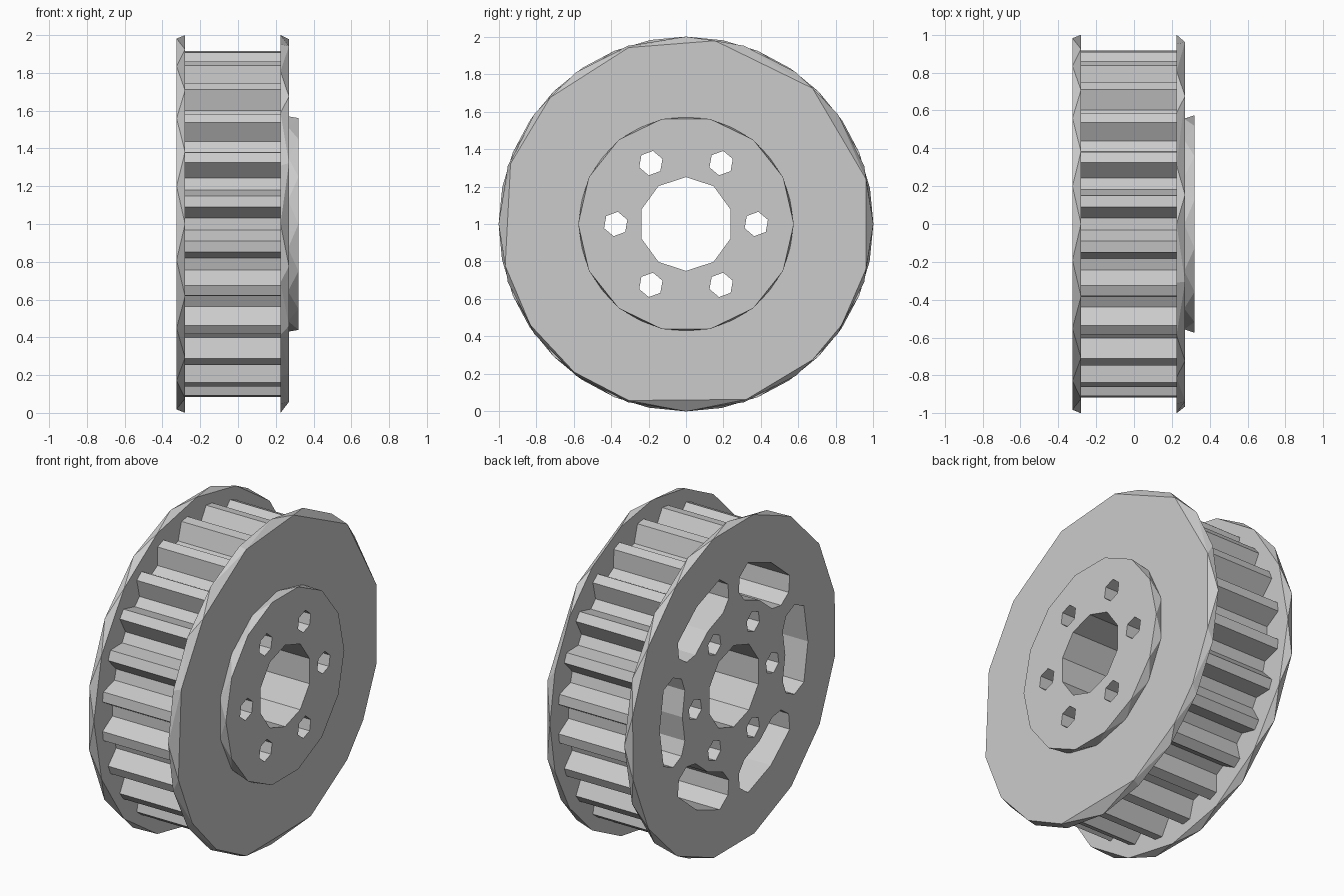
import bpy
import bmesh
from math import sin, cos, radians

cube = bpy.data.objects.get("Cube")
if cube:
    bpy.data.objects.remove(cube, do_unlink=True)

grey = bpy.data.materials.new("metal grey")
grey.use_nodes = True
GREY = (0.6, 0.6, 0.6, 1)
grey.diffuse_color = GREY
grey.node_tree.nodes["Principled BSDF"].inputs["Base Color"].default_value = GREY


def ring(radius, angles):
    """Points around the wheel axis, as (y, z) offsets."""
    return [(radius * cos(radians(a)), radius * sin(radians(a))) for a in angles]


def even(count, start=0):
    return [start + 360 * i / count for i in range(count)]


def prism(bm, outline, x0, x1):
    """Extrude a (y, z) outline along x."""
    a, b = ([bm.verts.new((x, y, z + 1)) for y, z in outline] for x in (x0, x1))
    bm.faces.new(a)
    bm.faces.new(b)
    n = len(a)
    for i in range(n):
        j = (i + 1) % n
        bm.faces.new((a[i], a[j], b[j], b[i]))


def finish(bm, name):
    bmesh.ops.recalc_face_normals(bm, faces=bm.faces)
    mesh = bpy.data.meshes.new(name)
    bm.to_mesh(mesh)
    bm.free()
    mesh.materials.append(grey)
    obj = bpy.data.objects.new(name, mesh)
    bpy.context.collection.objects.link(obj)
    return obj


def disc(name, x0, ring0, x1, ring1):
    """Faceted disc whose two rims have different corners."""
    bm = bmesh.new()
    for x, pts in ((x0, ring0), (x1, ring1)):
        for y, z in pts:
            bm.verts.new((x, y, z + 1))
    bmesh.ops.convex_hull(bm, input=bm.verts)
    bmesh.ops.dissolve_limit(bm, angle_limit=0.01, verts=bm.verts, edges=bm.edges)
    return finish(bm, name)


# Flanges and hub
left_flange = disc("left_flange", -0.325, ring(1, even(16, 11)),
                   -0.28, ring(1, even(16)))
outer_rim = [14, 47, 81, 108, 137, 161, 193, 213, 233, 252, 289, 313, 327, 346]
right_flange = disc("right_flange", 0.225, ring(1, even(20)),
                    0.27, ring(0.99, outer_rim))
hub = disc("hub", 0.265, ring(0.57, even(14, 13)), 0.32, ring(0.575, even(14)))

# Toothed core
teeth = []
for a in even(24, 7.5):
    teeth += ring(0.82, [a - 5.25]) + ring(0.92, [a - 1.85, a + 1.85])
    teeth += ring(0.82, [a + 5.25])
bm = bmesh.new()
prism(bm, teeth, -0.285, 0.23)
core = finish(bm, "toothed_core")

# Cutters: bore, bolt holes and curved blind pockets
bm = bmesh.new()
prism(bm, ring(0.25, even(10, 90)), -0.5, 0.5)
for a in even(6):
    cy, cz = ring(0.375, [a])[0]
    prism(bm, [(cy + y, cz + z) for y, z in ring(0.066, even(6, a + 20))], -0.5, 0.5)
    pocket = ring(0.72, [a - 19, a, a + 19]) + ring(0.65, [a + 25])
    pocket += ring(0.56, [a + 25]) + ring(0.5, [a + 18, a, a - 18])
    pocket += ring(0.56, [a - 25]) + ring(0.65, [a - 25])
    prism(bm, pocket, -0.5, 0.2)
cutter = finish(bm, "hole_cutter")
cutter.hide_render = True

# Cut every part, then drop the cutter
parts = (left_flange, core, right_flange, hub)
for obj in parts:
    mod = obj.modifiers.new("holes", "BOOLEAN")
    mod.operation = "DIFFERENCE"
    mod.solver = "EXACT"
    mod.object = cutter
depsgraph = bpy.context.evaluated_depsgraph_get()
for obj in parts:
    cut_mesh = bpy.data.meshes.new_from_object(obj.evaluated_get(depsgraph))
    obj.modifiers.clear()
    obj.data = cut_mesh
bpy.data.objects.remove(cutter, do_unlink=True)
